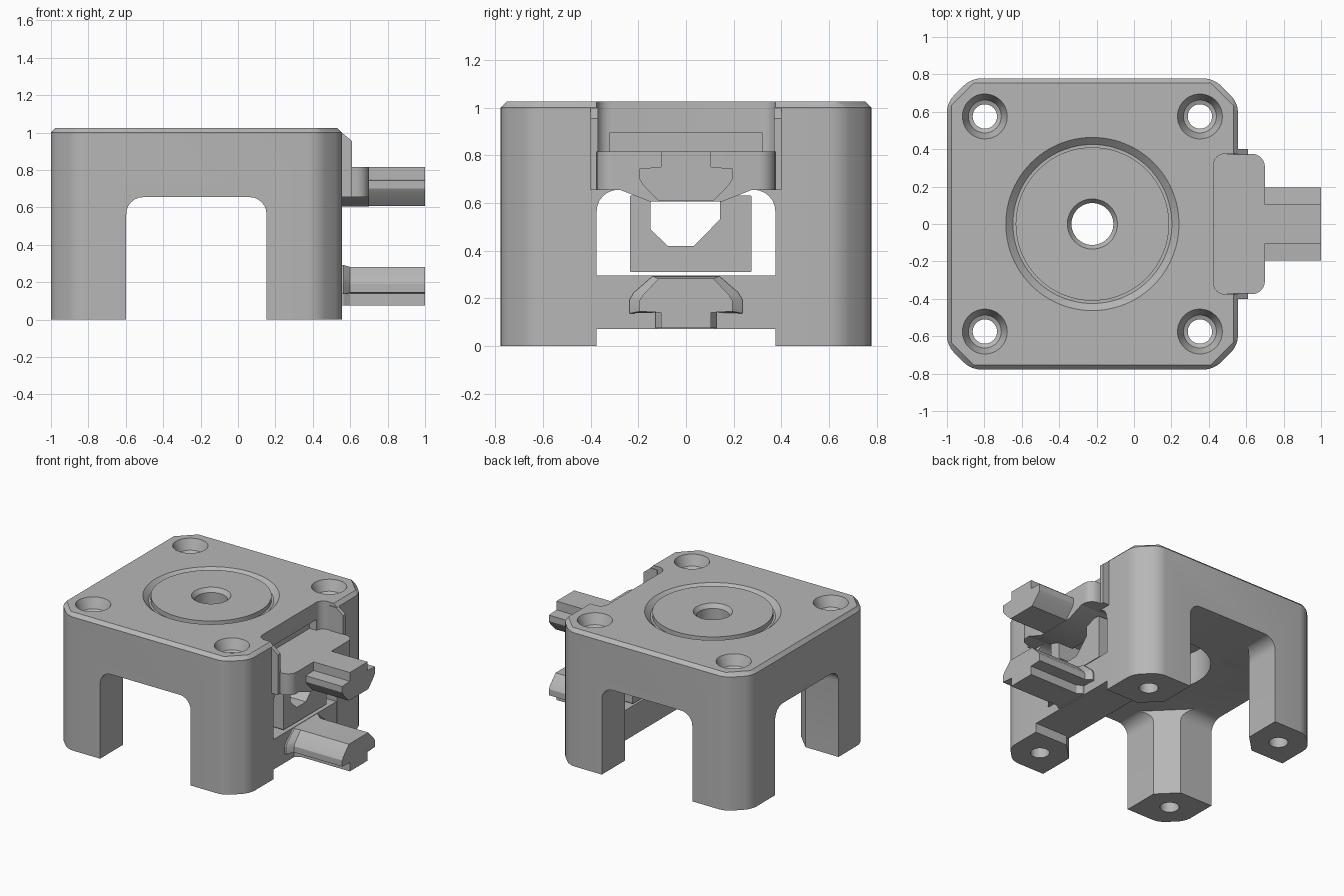
import bpy, bmesh, math
from mathutils import Vector

old = bpy.data.objects.get("Cube")
if old:
    bpy.data.objects.remove(old, do_unlink=True)

grey = bpy.data.materials.new("plain grey")
grey.use_nodes = True
grey.diffuse_color = (0.47, 0.47, 0.47, 1)
grey.node_tree.nodes["Principled BSDF"].inputs["Base Color"].default_value = (0.47, 0.47, 0.47, 1)

CX = -0.2225          # middle of the housing
HALF, TOP, CEIL, LEG = 0.7785, 1.025, 0.655, 0.375
CORNERS = [(CX + sx * 0.575, sy * 0.575) for sx in (-1, 1) for sy in (-1, 1)]


def make(name, bm):
    bmesh.ops.recalc_face_normals(bm, faces=bm.faces)
    mesh = bpy.data.meshes.new(name)
    bm.to_mesh(mesh)
    bm.free()
    ob = bpy.data.objects.new(name, mesh)
    bpy.context.collection.objects.link(ob)
    mesh.materials.append(grey)
    return ob


def loft(name, sections):
    """Join equal-length rings of points and cap both ends."""
    bm = bmesh.new()
    rings = [[bm.verts.new(p) for p in s] for s in sections]
    n = len(rings[0])
    for a, b in zip(rings, rings[1:]):
        for i in range(n):
            j = (i + 1) % n
            bm.faces.new((a[i], a[j], b[j], b[i]))
    bm.faces.new(rings[0])
    bm.faces.new(rings[-1])
    return make(name, bm)


def place(axis, p, d):
    a, b = p
    return {"x": (d, a, b), "y": (a, d, b), "z": (a, b, d)}[axis]


def prism(name, pts, axis, lo, hi):
    return loft(name, [[place(axis, p, d) for p in pts] for d in (lo, hi)])


def lathe(name, profile, cx, cy, seg=64):
    """Closed (radius, z) outline spun around a vertical axis."""
    bm = bmesh.new()
    rings = []
    for r, z in profile:
        rings.append([bm.verts.new((cx + r * math.cos(t), cy + r * math.sin(t), z))
                      for t in (2 * math.pi * i / seg for i in range(seg))])
    for a, b in zip(rings, rings[1:] + rings[:1]):
        for i in range(seg):
            j = (i + 1) % seg
            bm.faces.new((a[i], a[j], b[j], b[i]))
    return make(name, bm)


def plug(name, profile, cx, cy, seg=48):
    """Solid stack of discs given by (radius, z)."""
    angles = [2 * math.pi * i / seg for i in range(seg)]
    return loft(name, [[(cx + r * math.cos(t), cy + r * math.sin(t), z) for t in angles]
                       for r, z in profile])


def rounded(x0, x1, y0, y1, r, steps=6):
    pts = []
    for cx, cy, start in ((x1 - r, y1 - r, 0), (x0 + r, y1 - r, 90),
                          (x0 + r, y0 + r, 180), (x1 - r, y0 + r, 270)):
        for i in range(steps + 1):
            t = math.radians(start + 90 * i / steps)
            pts.append((cx + r * math.cos(t), cy + r * math.sin(t)))
    return pts


def boolean(ob, others, op="DIFFERENCE"):
    for other in others:
        mod = ob.modifiers.new(op, "BOOLEAN")
        mod.operation, mod.object, mod.solver = op, other, "EXACT"
        bpy.context.view_layer.objects.active = ob
        bpy.ops.object.modifier_apply(modifier=mod.name)
        bpy.data.objects.remove(other, do_unlink=True)


def outline(h, c, z):
    """Square with cut corners."""
    k = h - c
    return [(CX + x, y, z) for x, y in ((h, -k), (h, k), (k, h), (-k, h),
                                        (-h, k), (-h, -k), (-k, -h), (k, -h))]


# Housing: block with cut corners and a chamfered top rim
housing = loft("housing", [outline(HALF, 0.13, 0), outline(HALF, 0.13, TOP - 0.025),
                           outline(HALF - 0.025, 0.12, TOP)])
bev = housing.modifiers.new("corner rounding", "BEVEL")
bev.width, bev.segments, bev.limit_method, bev.angle_limit = 0.05, 4, "ANGLE", math.radians(30)
group = housing.vertex_groups.new(name="uprights")
bev.limit_method = "WEIGHT"
weights = housing.data.attributes.new("bevel_weight_edge", "FLOAT", "EDGE")
for e in housing.data.edges:
    a, b = (housing.data.vertices[v].co for v in e.vertices)
    weights.data[e.index].value = 1.0 if abs(a.z - b.z) > 0.5 else 0.0
housing.vertex_groups.remove(group)
bpy.context.view_layer.objects.active = housing
bpy.ops.object.modifier_apply(modifier=bev.name)

# Tunnels through both directions, leaving four legs with eased inner corners
diag = 2 * LEG + 0.13
cuts = [
    prism("tunnel_y", rounded(CX - LEG, CX + LEG, -0.5, CEIL, 0.09), "y", -2, 2),
    prism("tunnel_x", rounded(-LEG, LEG, -0.5, CEIL, 0.09), "x", -2, 2),
    prism("leg_easing", [(CX + diag, 0), (CX, diag), (CX - diag, 0), (CX, -diag)], "z", -0.5, CEIL - 0.002),
]
# Screw holes with countersinks
for x, y in CORNERS:
    cuts.append(plug("screw_hole", [(0.065, -0.1), (0.065, 0.94), (0.088, 0.95),
                                    (0.12, TOP), (0.12, 1.1)], x, y))
# Ring groove, centre bore and underside recess
cuts.append(lathe("ring_groove", [(0.41, 1.1), (0.41, 0.99), (0.425, 0.99),
                                  (0.463, TOP), (0.463, 1.1)], CX, 0, 96))
cuts.append(plug("centre_bore", [(0.112, 0.5), (0.112, 0.995), (0.134, TOP), (0.134, 1.1)], CX, 0))
cuts.append(plug("under_recess", [(0.35, 0.5), (0.35, 0.9)], CX, 0, 64))
# Pocket above the shelf, with an undercut slot
cuts.append(prism("pocket", rounded(0.425, 0.9, -LEG, LEG, 0.06), "z", 0.815, 1.2))
cuts.append(prism("slot", [(-0.32, 0.815), (0.32, 0.815), (0.32, 0.895), (-0.32, 0.895)], "x", 0.37, 0.5))
boolean(housing, cuts)

# Shelf standing out of the pocket
shelf = prism("upper_shelf", rounded(0.40, 0.70, -LEG, LEG, 0.07), "z", CEIL, 0.815)
keel = prism("upper_keel", [(-0.29, 0.66), (-0.15, 0.605), (0.15, 0.605), (0.29, 0.66)], "x", 0.42, 0.70)

# Cheeks either side of the pocket
cheek_side = [(0.5, CEIL), (0.61, CEIL), (0.61, 0.955), (0.555, 1.0), (0.5, 1.0)]
cheeks = [prism(n, cheek_side, "y", *sorted((s * 0.37, s * 0.40)))
          for n, s in (("left_cheek", 1), ("right_cheek", -1))]

# T-shaped rails, the lower one upside down
half = [(0.105, 0.815), (0.105, 0.75), (0.195, 0.745), (0.195, 0.70), (0.18, 0.675), (0.115, 0.608)]
rail = half + [(-y, z) for y, z in reversed(half)]
upper_rail = prism("upper_rail", rail, "x", 0.66, 1.0)
low = [(y, 0.89 - z) for y, z in rail]
wide = [(y * 1.22, max(0.075, min(0.292, 0.18 + (z - 0.18) * 1.25)) if abs(y) > 0.11 else z)
        for y, z in low]
lower_rail = loft("lower_rail", [[(x, y, z) for y, z in s]
                                 for x, s in ((0.54, wide), (0.565, wide), (0.60, low), (1.0, low))])

# Cross bar between the legs under the rail
cross_bar = prism("cross_bar", [(0.25, 0.07), (0.553, 0.07), (0.553, 0.295), (0.25, 0.295)],
                  "y", -0.40, 0.40)

# Socket block behind the rails
socket = prism("socket_block", rounded(-0.235, 0.275, 0.31, 0.632, 0.004, 1), "x", 0.25, 0.54)
boolean(socket, [prism("socket_cut", [(-0.15, 0.62), (-0.15, 0.49), (-0.077, 0.42), (0.033, 0.42),
                                      (0.142, 0.53), (0.142, 0.62)], "x", 0, 1)])

# Smooth rounded surfaces, crisp edges
bpy.ops.object.select_all(action="DESELECT")
for ob in [housing, shelf, keel, upper_rail, lower_rail, cross_bar, socket] + cheeks:
    ob.select_set(True)
bpy.context.view_layer.objects.active = housing
bpy.ops.object.shade_smooth_by_angle(angle=math.radians(30))
